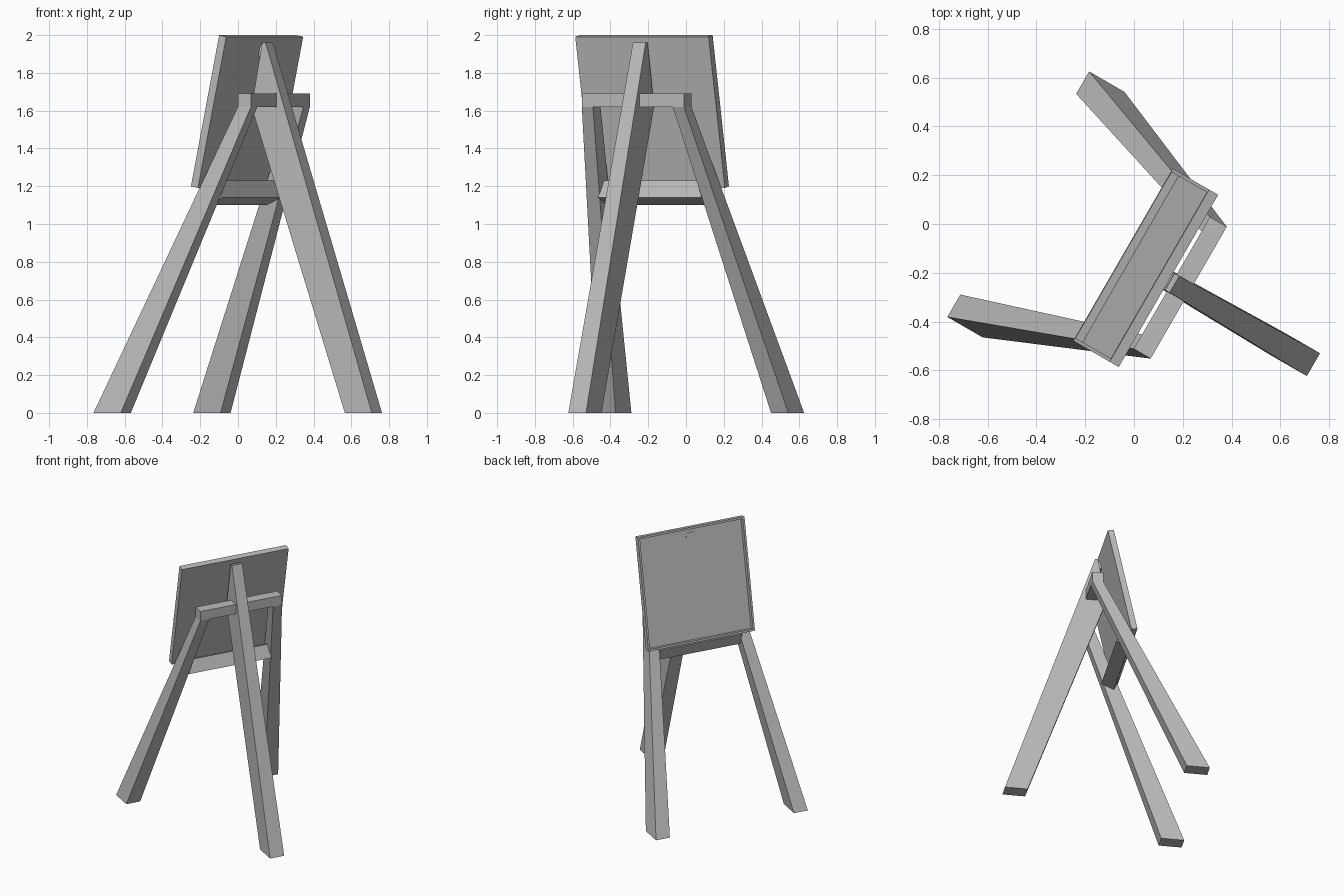
import bpy
import bmesh
from mathutils import Matrix, Vector

cube = bpy.data.objects.get("Cube")
if cube:
    bpy.data.objects.remove(cube, do_unlink=True)

grey = bpy.data.materials.new("plain_grey")
grey.use_nodes = True
COLOUR = (0.5, 0.5, 0.5, 1)
grey.diffuse_color = COLOUR
grey.node_tree.nodes["Principled BSDF"].inputs["Base Color"].default_value = COLOUR

# The easel is symmetric in its own frame (x = depth, y = width), turned on the floor
PLACE = Matrix.Rotation(-0.5236, 4, "Z") @ Matrix.Translation((0, -0.1315, 0))


def solid(name, section, side=1, edit=None):
    """Side profile of (depth, height, y_min, y_max) points, closed across its width."""
    bm = bmesh.new()
    near = [bm.verts.new((d, z, 0)) for d, z, a, b in section]
    far = [bm.verts.new((d, z, 0)) for d, z, a, b in section]
    for n, f, (d, z, a, b) in zip(near, far, section):
        n.co = Vector((d, side * a, z))
        f.co = Vector((d, side * b, z))
    bm.faces.new(near)
    bm.faces.new(far)
    for i in range(len(section)):
        bm.faces.new((near[i - 1], near[i], far[i], far[i - 1]))
    bmesh.ops.recalc_face_normals(bm, faces=bm.faces)
    if edit:
        edit(bm)
    bm.transform(PLACE)
    mesh = bpy.data.meshes.new(name)
    bm.to_mesh(mesh)
    bm.free()
    mesh.materials.append(grey)
    obj = bpy.data.objects.new(name, mesh)
    bpy.context.collection.objects.link(obj)
    return obj


def bar(name, points, half):
    """Profile with the same half width at every point."""
    return solid(name, [(d, z, -half, half) for d, z in points])


def recess_front(bm):
    """Narrow frame around a sunken panel."""
    front = min(bm.faces, key=lambda f: f.normal.x)
    bmesh.ops.inset_individual(bm, faces=[front], thickness=0.02)
    bmesh.ops.inset_individual(bm, faces=[front], thickness=0, depth=-0.034)


# Board, leaning back
HALF = 0.4075
solid("board", [(d, z, -HALF, HALF) for d, z in
                ((0.0235, 1.2), (0.196, 2.0), (0.239, 1.991), (0.0665, 1.191))],
      edit=recess_front)

# Rear leg with a wedge-shaped head behind the board
solid("rear_leg", [(0.76, 0, -0.054, 0.054), (0.183, 1.62, -0.042, 0.042),
                   (0.246, 1.96, -0.039, 0.039), (0.267, 1.96, -0.039, 0.039),
                   (0.925, 0, -0.054, 0.054)])

# Splayed, tapered front legs
for name, side in (("left_front_leg", 1), ("right_front_leg", -1)):
    solid(name, [(-0.472, 0, 0.475, 0.581), (0.255, 1.62, 0.244, 0.312),
                 (0.335, 1.62, 0.244, 0.312), (-0.305, 0, 0.475, 0.581)], side)

# Crossbar on top of the front legs
bar("crossbar", [(0.255, 1.62), (0.255, 1.692), (0.335, 1.692), (0.335, 1.62)], 0.312)

# Tilted rail between the front legs that carries the board
bar("lower_rail", [(0.068, 1.1), (0.028, 1.19), (0.12, 1.23), (0.16, 1.14)], 0.313)

# Peg joining the board to the rear leg
bar("board_peg", [(0.205, 1.89), (0.218, 1.95), (0.25, 1.95), (0.25, 1.89)], 0.03)
